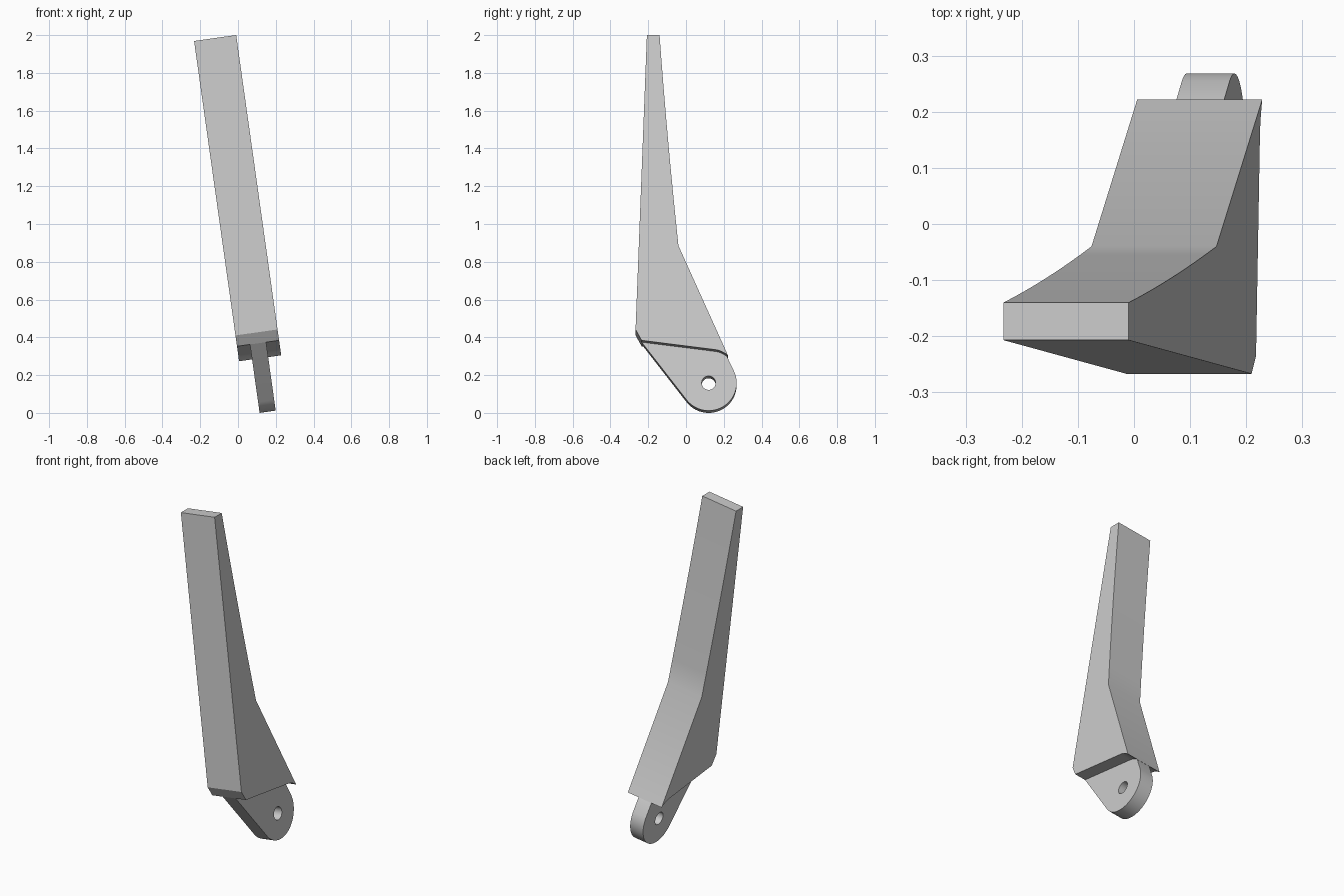
import bpy
import bmesh
from math import sin, cos, pi, radians, atan2, acos, hypot
from mathutils import Matrix

cube = bpy.data.objects.get("Cube")
if cube:
    bpy.data.objects.remove(cube, do_unlink=True)

grey = bpy.data.materials.new("plain grey")
grey.use_nodes = True
grey.diffuse_color = (0.6, 0.6, 0.6, 1)
grey.node_tree.nodes["Principled BSDF"].inputs["Base Color"].default_value = (0.6, 0.6, 0.6, 1)

# The whole lever leans sideways; profiles are drawn in (depth, length) and extruded across the width
TILT = radians(8)
s, c = sin(TILT), cos(TILT)
FRAME = Matrix(((0, -s, c, 0.157), (1, 0, 0, 0), (0, c, s, 0.006), (0, 0, 0, 1)))


def arc(cx, cy, r, start, end, steps):
    return [(cx + r * cos(start + (end - start) * i / steps),
             cy + r * sin(start + (end - start) * i / steps)) for i in range(steps + 1)]


def bezier(a, b, d, steps):
    return [tuple((1 - t) ** 2 * p + 2 * t * (1 - t) * q + t * t * r for p, q, r in zip(a, b, d))
            for t in (i / steps for i in range(steps + 1))]


def plate(name, width, loops):
    """Extrude closed outlines (outer first, then holes) into a solid plate."""
    curve = bpy.data.curves.new(name, 'CURVE')
    curve.dimensions = '2D'
    curve.fill_mode = 'BOTH'
    curve.extrude = width / 2
    for loop in loops:
        spline = curve.splines.new('POLY')
        spline.points.add(len(loop) - 1)
        for point, (x, y) in zip(spline.points, loop):
            point.co = (x, y, 0, 1)
        spline.use_cyclic_u = True
    obj = bpy.data.objects.new(name, curve)
    bpy.context.collection.objects.link(obj)
    bpy.ops.object.select_all(action='DESELECT')
    obj.select_set(True)
    bpy.context.view_layer.objects.active = obj
    bpy.ops.object.convert(target='MESH')
    obj = bpy.context.object
    obj.name = name
    obj.data.transform(FRAME)
    bm = bmesh.new()
    bm.from_mesh(obj.data)
    bmesh.ops.remove_doubles(bm, verts=bm.verts, dist=0.0001)
    bmesh.ops.recalc_face_normals(bm, faces=bm.faces)
    bm.to_mesh(obj.data)
    bm.free()
    obj.data.materials.clear()
    obj.data.materials.append(grey)
    bpy.ops.object.shade_smooth_by_angle(angle=radians(25))
    return obj


# Lever arm: tapered blade with a hollowed back and a curved lower lip
front_corner, front_lip = (-0.267, 0.424), (-0.235, 0.366)
back = bezier((-0.04, 0.872), (-0.1, 1.44), (-0.14, 1.998), 8)
lip = bezier((0.222, 0.286), (0.186, 0.314), (0.15, 0.317), 6)
plate("lever_arm", 0.225, [[front_corner, front_lip] + lip[::-1] + back + [(-0.207, 1.998)]])

# Pivot tongue: rounded lug, tangent to the arm's front and back slopes
px, py, radius = 0.12, 0.148, 0.148
dx, dy = front_lip[0] - px, front_lip[1] - py
front_tangent = atan2(dy, dx) + acos(radius / hypot(dx, dy))
rim = arc(px, py, radius, front_tangent, 2 * pi + radians(24), 40)
pin_hole = arc(px, py, 0.037, 0, 2 * pi, 32)[:-1]
plate("pivot_tongue", 0.086, [rim + [(0.2, 0.325), (0.1, 0.42), (-0.225, 0.38), front_lip], pin_hole])
